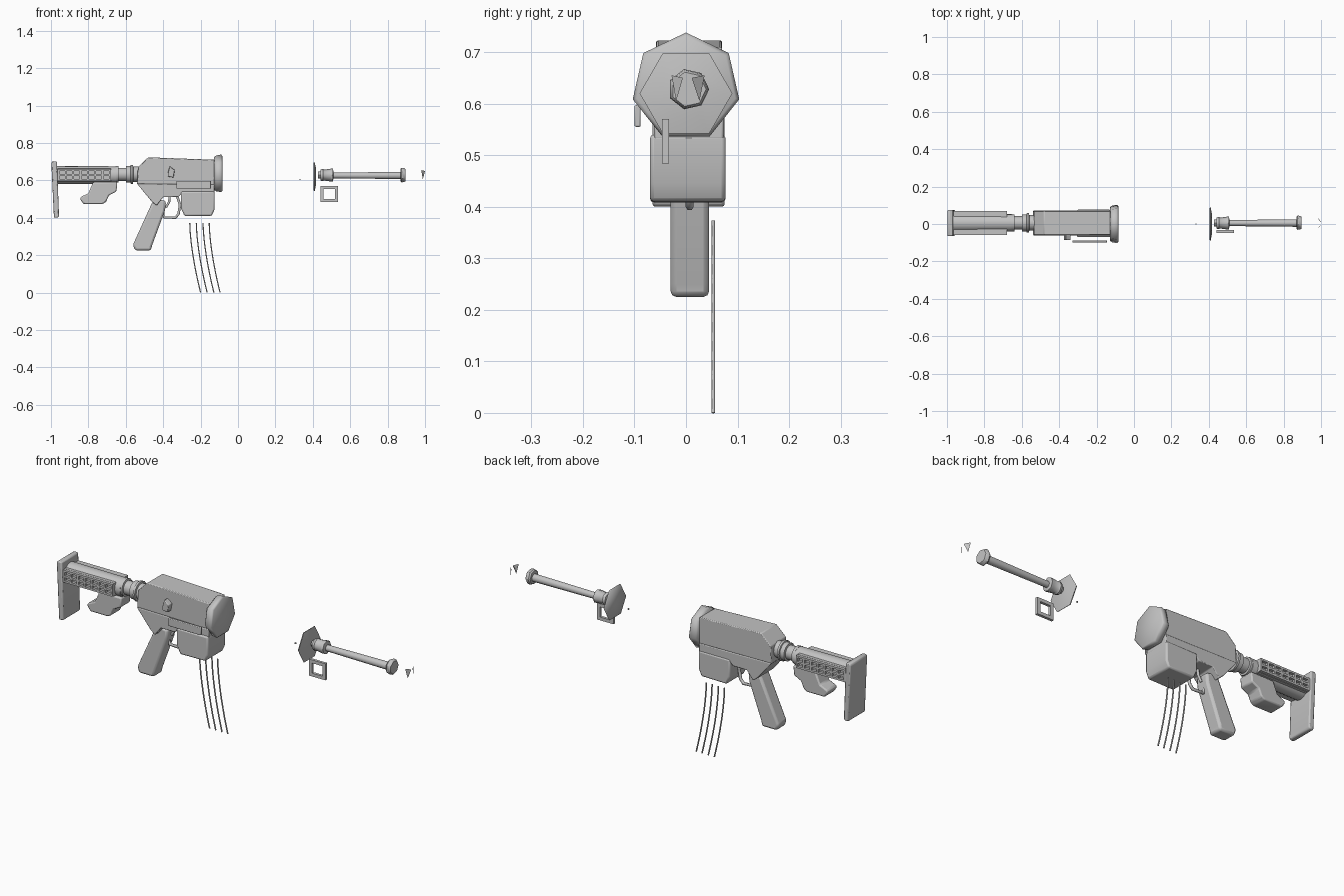
import bpy, bmesh, math
from mathutils import Vector

cube = bpy.data.objects.get("Cube")
if cube:
    bpy.data.objects.remove(cube, do_unlink=True)

grey = bpy.data.materials.new("plain grey")
grey.use_nodes = True
COLOUR = (0.55, 0.55, 0.55, 1)
grey.diffuse_color = COLOUR
grey.node_tree.nodes["Principled BSDF"].inputs["Base Color"].default_value = COLOUR


def finish(name, bm, bevel=0, angle=35):
    """Turn a bmesh into a shaded object, optionally with soft edges."""
    bmesh.ops.recalc_face_normals(bm, faces=bm.faces)
    mesh = bpy.data.meshes.new(name)
    bm.to_mesh(mesh)
    bm.free()
    mesh.materials.append(grey)
    obj = bpy.data.objects.new(name, mesh)
    bpy.context.collection.objects.link(obj)
    if bevel:
        mod = obj.modifiers.new("Bevel", "BEVEL")
        mod.width = bevel
        mod.segments = 2
    bpy.ops.object.select_all(action="DESELECT")
    obj.select_set(True)
    bpy.context.view_layer.objects.active = obj
    bpy.ops.object.shade_smooth_by_angle(angle=math.radians(angle))
    return obj


def prism(name, profile, y0, y1, bevel=0):
    """Side profile in x and z, extruded across y."""
    bm = bmesh.new()
    face = bm.faces.new([bm.verts.new((x, y0, z)) for x, z in profile])
    new = bmesh.ops.extrude_face_region(bm, geom=[face])["geom"]
    verts = [v for v in new if isinstance(v, bmesh.types.BMVert)]
    bmesh.ops.translate(bm, verts=verts, vec=(0, y1 - y0, 0))
    return finish(name, bm, bevel)


def box(name, x0, x1, y0, y1, z0, z1, bevel=0):
    return prism(name, [(x0, z0), (x1, z0), (x1, z1), (x0, z1)], y0, y1, bevel)


def lathe(name, profile, y, z, sides=14, turn=0, angle=40):
    """Turned part along x from (x, radius) pairs, capped at both ends."""
    bm = bmesh.new()
    rings = []
    for x, r in profile:
        ring = []
        for i in range(sides):
            a = math.tau * i / sides + turn
            ring.append(bm.verts.new((x, y + r * math.cos(a), z + r * math.sin(a))))
        rings.append(ring)
    for a, b in zip(rings, rings[1:]):
        for i in range(sides):
            j = (i + 1) % sides
            bm.faces.new((a[i], a[j], b[j], b[i]))
    bm.faces.new(rings[0])
    bm.faces.new(rings[-1])
    return finish(name, bm, angle=angle)


def sweep(name, points, radius, corner=False):
    """Round wire along a path, made as a mesh."""
    curve = bpy.data.curves.new(name, "CURVE")
    curve.dimensions = "3D"
    curve.bevel_depth = radius
    curve.bevel_resolution = 1
    curve.use_fill_caps = True
    spline = curve.splines.new("POLY")
    spline.points.add(len(points) - 1)
    for p, co in zip(spline.points, points):
        p.co = (*co, 1)
    curve.materials.append(grey)
    obj = bpy.data.objects.new(name, curve)
    bpy.context.collection.objects.link(obj)


# Receiver, in two halves along the seam
prism("upper_receiver", [(-.54, .58), (-.535, .67), (-.48, .723),
      (-.125, .71), (-.125, .575)], -.058, .07, .004)
prism("lower_receiver", [(-.54, .582), (-.125, .577), (-.125, .53), (-.3, .53),
      (-.32, .51), (-.4, .51), (-.435, .465), (-.46, .485)], -.062, .073, .004)
prism("magazine_housing", [(-.305, .54), (-.125, .54), (-.125, .445), (-.14, .41),
      (-.285, .408), (-.305, .45)], -.07, .077, .008)

# Faceted muzzle cap
lathe("muzzle_cap", [(-.127, .093), (-.118, .1), (-.09, .106), (-.084, .098)],
      0, .632, sides=7, turn=math.pi / 2, angle=65)

# Side fittings on the front
prism("side_knob", [(-.365, .675), (-.338, .655), (-.345, .615), (-.375, .62),
      (-.375, .64)], -.086, -.05, .003)
box("side_plate", -.33, -.145, -.1, -.088, .555, .597, .003)

# Grip, trigger and guard
grip = prism("pistol_grip", [(-.455, .49), (-.435, .5), (-.385, .49), (-.39, .44),
      (-.46, .25), (-.465, .225), (-.55, .225), (-.562, .255)], -.03, .045, .013)
sweep("trigger_guard", [(-.40, .007, .42), (-.395, .007, .402), (-.335, .007, .4),
      (-.318, .007, .42), (-.31, .007, .47), (-.325, .007, .515)], .008)
sweep("guard_rear", [(-.40, .007, .42), (-.4, .007, .455)], .008)
sweep("trigger", [(-.365, .007, .52), (-.368, .007, .485), (-.385, .007, .455)], .007)

# Neck joining receiver and stock
lathe("neck", [(-.655, .045), (-.64, .045), (-.638, .036), (-.6, .036), (-.598, .046),
      (-.575, .046), (-.573, .052), (-.562, .052), (-.56, .042), (-.53, .042)], .006, .632)

# Stock tube, butt plate and lower hand rest
lathe("stock_tube", [(-.975, .049), (-.65, .047)], .006, .628, sides=16)
prism("butt_plate", [(-.998, .695), (-.99, .703), (-.968, .7), (-.957, .41),
      (-.962, .4), (-.984, .4)], -.065, .075, .006)
prism("hand_rest", [(-.645, .59), (-.65, .54), (-.69, .52), (-.705, .485), (-.725, .473),
      (-.825, .473), (-.845, .5), (-.84, .512), (-.8, .53), (-.775, .59)], -.035, .045, .012)

# Perforated side guards: rails and ribs, repeated on both sides
for side, label in ((-1, "right"), (1, "left")):
    lo, hi = sorted((.006 + side * .045, .006 + side * .064))
    for n, z in enumerate((.602, .628, .656)):
        box(f"{label}_guard_rail_{n}", -.965, -.68, lo, hi, z - .005, z + .005)
    for n in range(8):
        x = -.96 + n * .0393
        box(f"{label}_guard_rib_{n}", x - .005, x + .005, lo, hi, .599, .66)
    box(f"{label}_guard_back", -.965, -.68, *sorted((.006 + side * .03, .006 + side * .05)),
        .595, .662)

# Four bowed wires hanging below
for n, x in enumerate((-.258, -.223, -.187, -.154)):
    path = [(x + .058 * (t / 10) ** 1.6, .053, .373 * (1 - t / 10)) for t in range(11)]
    sweep(f"hanging_wire_{n}", path, .0035)

# Detached barrel with flared flange and collars
lathe("barrel_flange", [(.404, .086), (.41, .09), (.418, .045)], 0, .62,
      sides=6, angle=65)
lathe("barrel_collar", [(.428, .018), (.44, .018), (.442, .03), (.455, .033), (.46, .029),
      (.495, .034), (.507, .034), (.51, .02)], .005, .628, sides=8, angle=45)
lathe("barrel", [(.5, .016), (.875, .02)], .005, .626, sides=10)
lathe("barrel_tip", [(.868, .034), (.875, .04), (.889, .038), (.895, .034)],
      .005, .628, sides=7, angle=45)

# Square sight ring: four bars
for n, (x0, x1, z0, z1) in enumerate(((.44, .535, .553, .57), (.44, .535, .484, .501),
                                      (.44, .457, .484, .57), (.518, .535, .484, .57))):
    box(f"square_ring_bar_{n}", x0, x1, -.047, -.033, z0, z1)

# Loose shards ahead of the barrel, and one tiny chip behind it
for n, (y, lean) in enumerate(((-.028, .022), (.036, -.025))):
    bm = bmesh.new()
    pts = [Vector((.98, y, .655)), Vector((1, y + lean, .65)),
           Vector((.988, y + lean * .4, .605)), Vector((.992, y + lean * .8, .64))]
    bmesh.ops.convex_hull(bm, input=[bm.verts.new(p) for p in pts])
    finish(f"loose_shard_{n}", bm)
box("loose_chip", .328, .334, -.003, .003, .602, .608)
